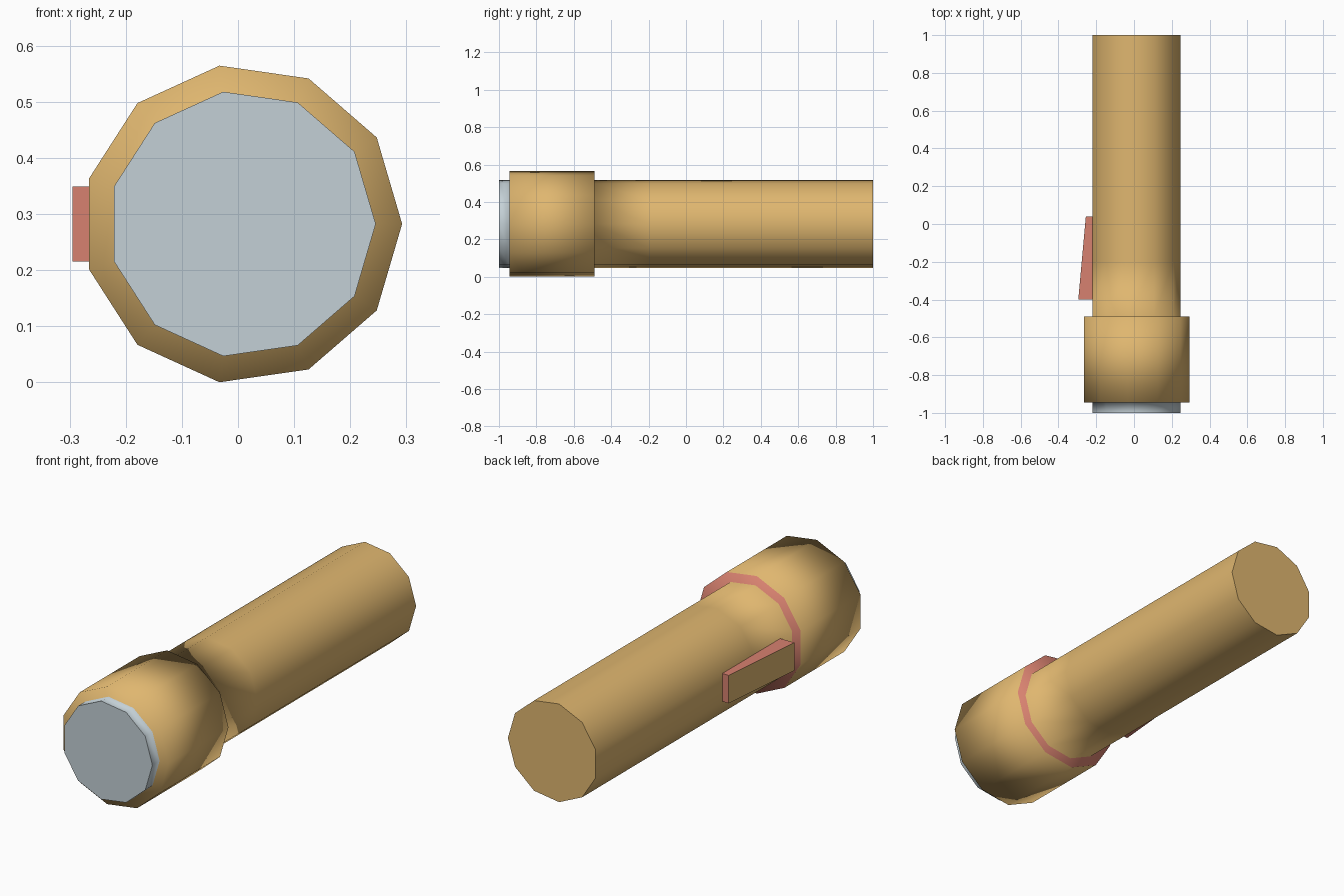
import bpy, bmesh, math

if "Cube" in bpy.data.objects:
    bpy.data.objects.remove(bpy.data.objects["Cube"])

SIDES = 11
CX, CZ = 0.0075, 0.2821
R_TUBE, R_HEAD = 0.238, 0.285


def material(name, rgb):
    m = bpy.data.materials.new(name)
    m.diffuse_color = (*rgb, 1)
    m.use_nodes = True
    m.node_tree.nodes["Principled BSDF"].inputs["Base Color"].default_value = m.diffuse_color
    return m


MATS = [material("gold", (0.74, 0.47, 0.16)),
        material("red", (0.68, 0.22, 0.16)),
        material("pale_grey", (0.55, 0.63, 0.67))]
GOLD, RED, GREY = range(3)


def finish(bm, name):
    bmesh.ops.recalc_face_normals(bm, faces=bm.faces)
    mesh = bpy.data.meshes.new(name)
    bm.to_mesh(mesh)
    bm.free()
    for m in MATS:
        mesh.materials.append(m)
    ob = bpy.data.objects.new(name, mesh)
    bpy.context.collection.objects.link(ob)
    return ob


def ring(bm, y, r):
    angles = [2 * math.pi * i / SIDES for i in range(SIDES)]
    return [bm.verts.new((CX + r * math.cos(a), y, CZ + r * math.sin(a))) for a in angles]


# Torch body: handle, red shoulder, head, front rim and lens in one smooth shell
# (y, radius, colour of the band leading to the next ring)
profile = [(1.0, R_TUBE, GOLD), (-0.2, R_TUBE, GOLD), (-0.49, R_TUBE, RED),
           (-0.49, R_HEAD, GOLD), (-0.945, R_HEAD, GOLD),
           (-0.945, R_TUBE, GREY), (-1.0, R_TUBE, GREY)]
bm = bmesh.new()
rings = [ring(bm, y, r) for y, r, _ in profile]
for a, b, (_, _, mat) in zip(rings, rings[1:], profile):
    for i in range(SIDES):
        j = (i + 1) % SIDES
        f = bm.faces.new((a[i], a[j], b[j], b[i]))
        f.material_index, f.smooth = mat, True
# flat end caps with crisp edges
for loop, mat in ((rings[0], GOLD), (rings[-1], GREY)):
    cap = bm.faces.new(loop)
    cap.material_index = mat
    for e in cap.edges:
        e.smooth = False
finish(bm, "torch_body")

# Switch: wedge raised from the left facet, red sides and gold top
half = R_TUBE * math.sin(math.pi / SIDES)
outline = [(-0.21, 0.04), (-0.255, 0.04), (-0.295, -0.4), (-0.21, -0.4)]
bm = bmesh.new()
low, high = [[bm.verts.new((x, y, CZ + s * half)) for x, y in outline] for s in (-1, 1)]
bm.faces.new(low)
bm.faces.new(high)
for i in range(4):
    j = (i + 1) % 4
    bm.faces.new((low[i], low[j], high[j], high[i]))
bm.normal_update()
for f in bm.faces:
    c = f.calc_center_median()
    f.material_index = GOLD if c.x < -0.27 and abs(f.normal.x) > 0.9 else RED
finish(bm, "switch")
